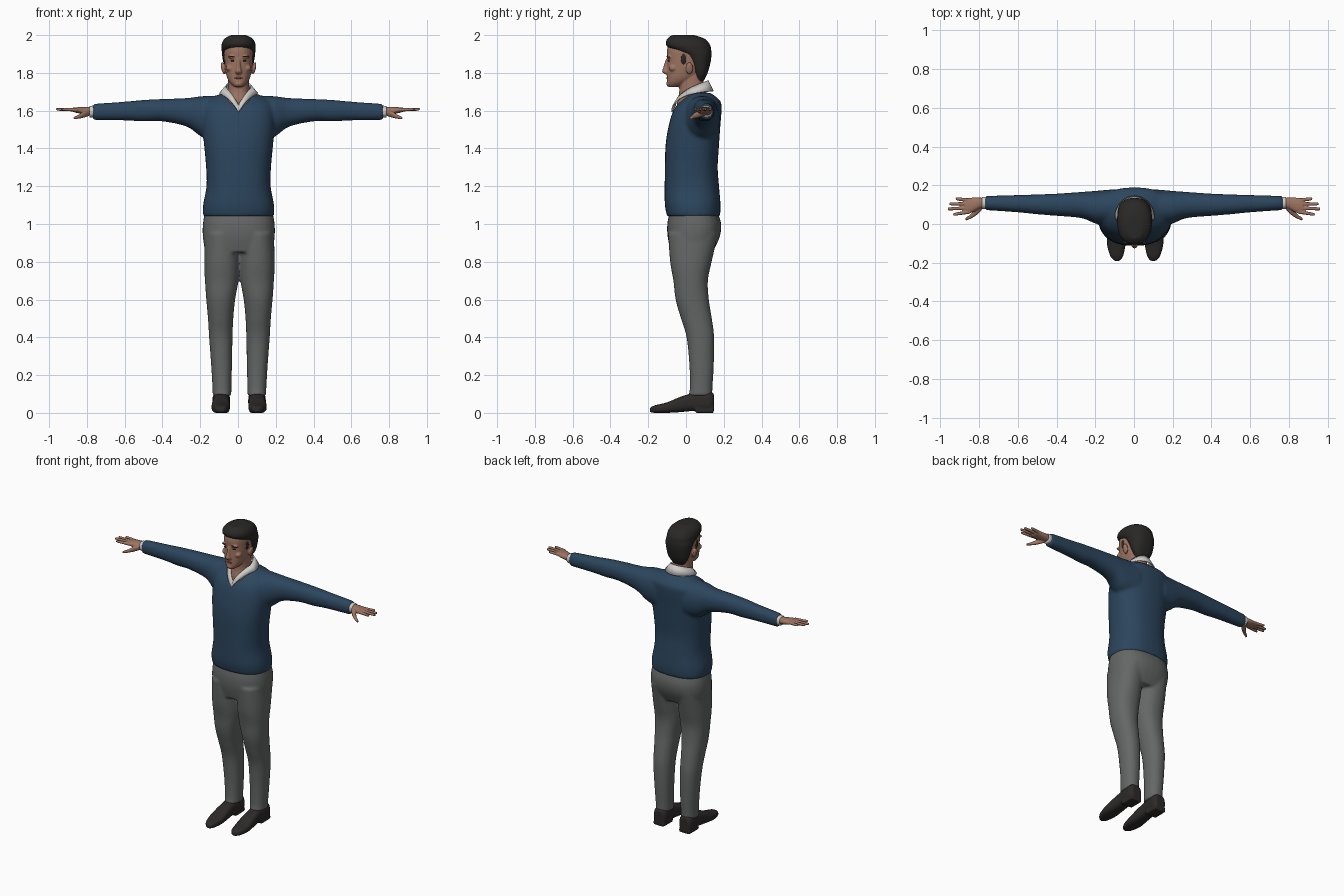
import bpy
import bmesh
import math
from mathutils import Matrix

cube = bpy.data.objects.get("Cube")
if cube:
    bpy.data.objects.remove(cube)


def material(name, *rgb):
    mat = bpy.data.materials.new(name)
    mat.use_nodes = True
    mat.diffuse_color = (*rgb, 1)
    bsdf = next(n for n in mat.node_tree.nodes if n.type == 'BSDF_PRINCIPLED')
    bsdf.inputs["Base Color"].default_value = (*rgb, 1)
    bsdf.inputs["Roughness"].default_value = 0.8
    return mat


NAVY = material("navy wool", 0.025, 0.06, 0.11)
GREY = material("grey cloth", 0.13, 0.135, 0.135)
SKIN = material("skin", 0.34, 0.175, 0.12)
LIPS = material("lips", 0.25, 0.1, 0.08)
HAIR = material("dark hair", 0.022, 0.021, 0.02)
SHOE = material("dark leather", 0.026, 0.023, 0.022)
WHITE = material("white shirt", 0.62, 0.6, 0.58)


def catmull(p, q, r, s, t):
    return [0.5 * (2*b + (c - a)*t + (2*a - 5*b + 4*c - d)*t*t + (3*b - a - 3*c + d)*t**3)
            for a, b, c, d in zip(p, q, r, s)]


def smooth_rows(rows, steps=5):
    out = []
    for i in range(len(rows) - 1):
        window = [rows[min(max(i + k, 0), len(rows) - 1)] for k in (-1, 0, 1, 2)]
        out += [catmull(*window, j / steps) for j in range(steps)]
    return out + [rows[-1]]


def loft(bm, axis, rows, flip=None, power=2.2, sides=32):
    """Rows hold a position along the axis, then low/high extents on the other two axes.
    A flip value mirrors the part across x, then shifts it by that amount."""
    rings = []
    for t, a0, a1, b0, b1 in smooth_rows(rows):
        ring = []
        for k in range(sides):
            ang = math.tau * k / sides
            ca, sa = math.cos(ang), math.sin(ang)
            a = (a0 + a1)/2 + (a1 - a0)/2 * math.copysign(abs(ca)**(2/power), ca)
            b = (b0 + b1)/2 + (b1 - b0)/2 * math.copysign(abs(sa)**(2/power), sa)
            x, y, z = {'x': (t, a, b), 'y': (a, t, b), 'z': (a, b, t)}[axis]
            ring.append(bm.verts.new((x if flip is None else flip - x, y, z)))
        rings.append(ring)
    for low, high in zip(rings, rings[1:]):
        for k in range(sides):
            n = (k + 1) % sides
            bm.faces.new((low[k], low[n], high[n], high[k]))
    bm.faces.new(rings[0])
    bm.faces.new(rings[-1])


def sym(rows, mid=0.003):
    return [(z, mid - w, mid + w, y0, y1) for z, w, y0, y1 in rows]


def blob(bm, centre, size, tilt=0):
    m = Matrix.Translation(centre) @ Matrix.Rotation(tilt, 4, 'Y') @ Matrix.Diagonal((*size, 1))
    bmesh.ops.create_uvsphere(bm, u_segments=20, v_segments=12, radius=1, matrix=m)


def finish(name, bm, mat, voxel=None, rounds=5):
    bmesh.ops.recalc_face_normals(bm, faces=bm.faces[:])
    for f in bm.faces:
        f.smooth = True
    mesh = bpy.data.meshes.new(name)
    bm.to_mesh(mesh)
    bm.free()
    mesh.materials.append(mat)
    ob = bpy.data.objects.new(name, mesh)
    bpy.context.collection.objects.link(ob)
    if voxel:
        # Fuse overlapping lofts into one skin and relax the seams
        mod = ob.modifiers.new("fuse", 'REMESH')
        mod.mode = 'VOXEL'
        mod.voxel_size = voxel
        mod.use_smooth_shade = True
        relax = ob.modifiers.new("relax", 'SMOOTH')
        relax.factor = 0.5
        relax.iterations = rounds
    return ob


SIDES = (("left", None), ("right", 0.0))

# Sweater: body and both sleeves fused together
bm = bmesh.new()
loft(bm, 'z', sym([(1.04, .188, -.1, .18), (1.1, .188, -.112, .183), (1.2, .17, -.113, .175),
                   (1.3, .172, -.112, .168), (1.42, .183, -.108, .175), (1.52, .192, -.092, .182),
                   (1.6, .19, -.067, .188), (1.65, .17, -.028, .183), (1.695, .085, .03, .13)]),
     power=2.4)
for side, flip in SIDES:
    loft(bm, 'x', [(.1, .0, .18, 1.44, 1.68), (.19, .0, .172, 1.46, 1.677),
                   (.27, .03, .166, 1.515, 1.667), (.4, .042, .157, 1.543, 1.662),
                   (.5, .05, .153, 1.543, 1.657), (.6, .06, .15, 1.548, 1.648),
                   (.77, .072, .145, 1.55, 1.636)], flip)
finish("sweater", bm, NAVY, 0.009, 8)

# Trousers: hips and two legs fused together
bm = bmesh.new()
loft(bm, 'z', sym([(.85, .178, -.08, .14), (.93, .19, -.097, .178),
                   (1.0, .19, -.099, .186), (1.07, .178, -.085, .165)], 0.004), power=2.4)
for side, flip in (("left", None), ("right", 0.015)):
    loft(bm, 'z', [(.09, .05, .15, .012, .14), (.13, .05, .15, .02, .14),
                   (.25, .047, .157, .018, .147), (.4, .044, .168, .003, .149),
                   (.5, .04, .174, -.027, .137), (.6, .03, .183, -.055, .121),
                   (.7, .013, .19, -.067, .116), (.8, .007, .194, -.084, .136),
                   (.95, .007, .19, -.095, .17)], flip)
finish("trousers", bm, GREY, 0.008, 6)

# Shoes with a separate heel block
for side, flip in (("left", None), ("right", 0.012)):
    bm = bmesh.new()
    loft(bm, 'y', [(-.19, .085, .113, .004, .028), (-.165, .068, .135, .0, .04),
                   (-.1, .055, .152, .0, .056), (-.03, .056, .148, .004, .085),
                   (.04, .058, .144, .01, .105), (.12, .054, .147, .008, .115),
                   (.148, .068, .132, .012, .1)], flip, power=2.8)
    loft(bm, 'y', [(.05, .06, .142, .0, .03), (.146, .062, .14, .0, .03)], flip, power=6)
    finish(side + "_shoe", bm, SHOE, 0.005, 3)

# Head: skull, neck, nose, brow ridge, chin and ears fused together
bm = bmesh.new()
loft(bm, 'z', sym([(1.725, .022, -.093, -.04), (1.745, .044, -.101, .01), (1.775, .061, -.101, .06),
                   (1.82, .071, -.1, .095), (1.87, .076, -.099, .107), (1.92, .076, -.101, .11),
                   (1.96, .064, -.085, .1), (1.98, .035, -.05, .06)]))
loft(bm, 'z', sym([(1.6, .085, -.05, .11), (1.65, .072, -.046, .108), (1.7, .059, -.036, .105),
                   (1.76, .056, -.035, .092), (1.82, .056, -.02, .09)]))
loft(bm, 'z', sym([(1.792, .013, -.108, -.08), (1.806, .018, -.126, -.08),
                   (1.83, .012, -.12, -.08), (1.875, .008, -.106, -.08)]))
blob(bm, (.003, -.086, 1.742), (.024, .019, .016))
for s in (-1, 1):
    blob(bm, (.003 + s*.032, -.09, 1.885), (.026, .013, .008))
    blob(bm, (.003 + s*.046, -.068, 1.825), (.022, .022, .018))
    blob(bm, (.003 + s*.082, .018, 1.825), (.01, .02, .033), s*.2)
finish("head", bm, SKIN, 0.0045, 3)

# Facial details
bm = bmesh.new()
blob(bm, (.003, -.098, 1.773), (.021, .006, .0055))
finish("mouth", bm, LIPS)
for side, s in (("left", 1), ("right", -1)):
    bm = bmesh.new()
    blob(bm, (.003 + s*.031, -.091, 1.864), (.011, .006, .0045))
    finish(side + "_eye", bm, HAIR)
    bm = bmesh.new()
    blob(bm, (.003 + s*.034, -.096, 1.887), (.018, .008, .0035), s*.1)
    finish(side + "_eyebrow", bm, HAIR)

# Hair: swept-up front, short back down to the nape
bm = bmesh.new()
loft(bm, 'z', sym([(1.755, .04, .05, .093), (1.8, .068, .04, .115), (1.86, .082, .012, .131),
                   (1.9, .088, -.02, .135), (1.925, .09, -.08, .133), (1.95, .09, -.107, .127),
                   (1.98, .076, -.1, .1), (2.0, .042, -.075, .045)]), power=2.3)
for s in (-1, 1):
    blob(bm, (.003 + s*.071, -.012, 1.875), (.009, .018, .035))
finish("hair", bm, HAIR, 0.006, 3)

# Shirt collar: a flared band that closes in a V at the front
bm = bmesh.new()
pairs = []
COUNT = 48
for k in range(COUNT):
    ang = math.tau * k / COUNT
    f = 1 - abs(1 - 2*k / COUNT)
    spread = math.sin(ang) if f < 0.5 else math.copysign(2 - 2*f, math.sin(ang))
    top = (.003 + .066*spread, .03 + .085*math.cos(ang), 1.76 - .13*f**1.8)
    hem = (.003 + .1*spread, .034 + .109*math.cos(ang), 1.703 - .11*f**3)
    pairs.append([bm.verts.new(p) for p in (top, hem)])
for k in range(COUNT):
    (a, b), (c, d) = pairs[k], pairs[(k + 1) % COUNT]
    bm.faces.new((a, b, d, c))
collar = finish("shirt_collar", bm, WHITE)
thick = collar.modifiers.new("thickness", 'SOLIDIFY')
thick.thickness = 0.007
thick.offset = 0

# Cuffs and hands
FINGERS = ((.062, .05, .935), (.083, .078, .963), (.104, .104, .955), (.124, .13, .922))
for side, flip in SIDES:
    bm = bmesh.new()
    loft(bm, 'x', [(.75, .078, .14, 1.56, 1.628), (.785, .078, .14, 1.565, 1.625)], flip)
    finish(side + "_cuff", bm, WHITE)
    bm = bmesh.new()
    loft(bm, 'x', [(.76, .088, .132, 1.575, 1.617), (.8, .078, .137, 1.578, 1.62),
                   (.84, .058, .136, 1.585, 1.619), (.872, .056, .132, 1.593, 1.616)], flip)
    for base, tip, reach in FINGERS:
        mid = (base + tip) / 2
        loft(bm, 'x', [(.85, base - .01, base + .01, 1.595, 1.615),
                       ((.85 + reach)/2, mid - .009, mid + .009, 1.597, 1.615),
                       (reach - .008, tip - .008, tip + .008, 1.6, 1.615),
                       (reach, tip - .005, tip + .005, 1.604, 1.613)], flip, sides=12)
    loft(bm, 'x', [(.785, .075, .11, 1.573, 1.607), (.815, .045, .082, 1.563, 1.597),
                   (.845, .027, .05, 1.557, 1.578), (.87, .017, .033, 1.553, 1.567)], flip, sides=14)
    finish(side + "_hand", bm, SKIN, 0.004, 2)
